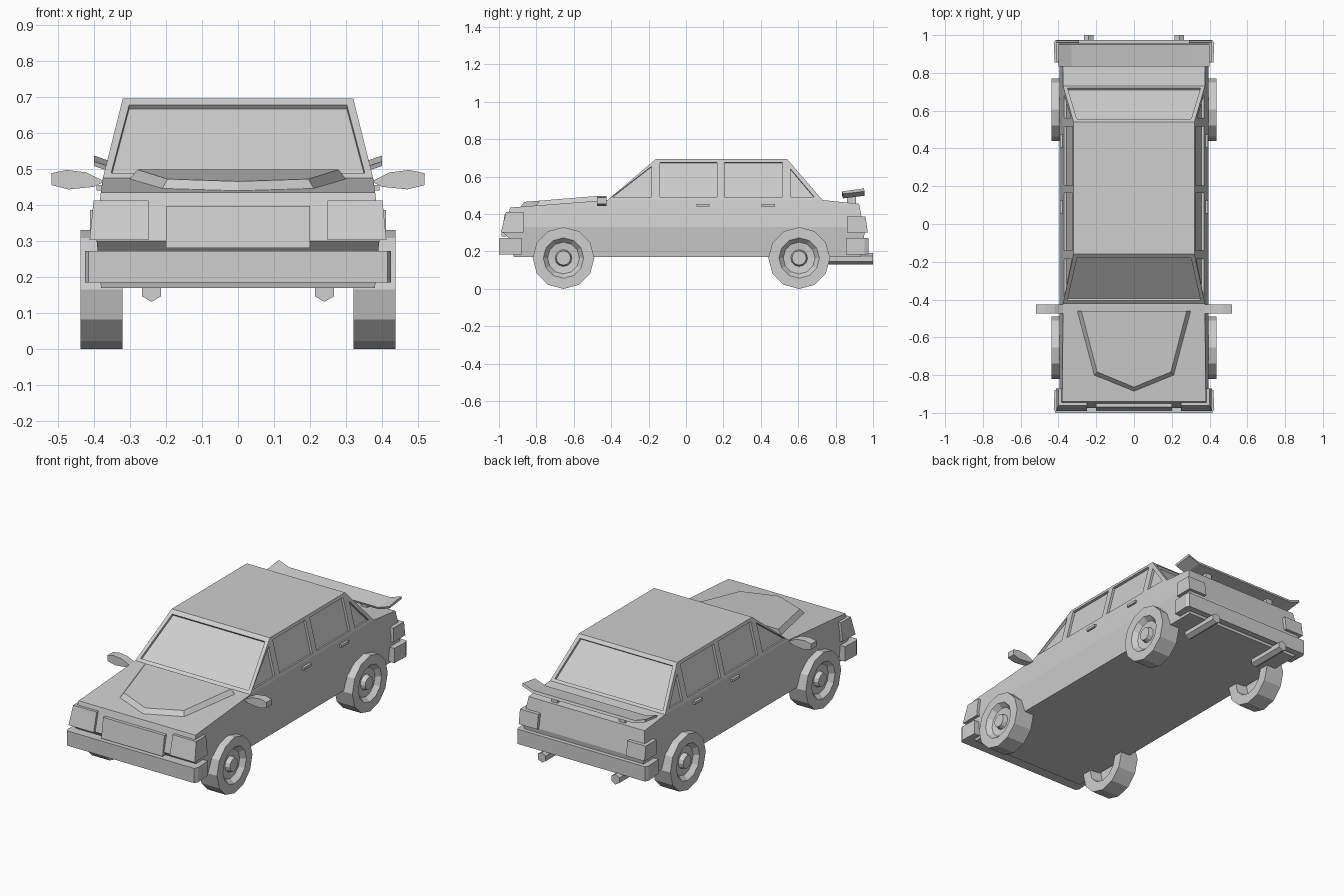
import bpy, bmesh, math
from mathutils import Vector

cube = bpy.data.objects.get("Cube")
if cube:
    bpy.data.objects.remove(cube, do_unlink=True)

grey = bpy.data.materials.new("plain_grey")
grey.use_nodes = True
grey.diffuse_color = (0.62, 0.62, 0.62, 1)
grey.node_tree.nodes["Principled BSDF"].inputs["Base Color"].default_value = grey.diffuse_color


def finish(name, bm):
    bmesh.ops.recalc_face_normals(bm, faces=bm.faces)
    mesh = bpy.data.meshes.new(name)
    bm.to_mesh(mesh)
    bm.free()
    mesh.materials.append(grey)
    obj = bpy.data.objects.new(name, mesh)
    bpy.context.collection.objects.link(obj)
    return obj


def add_loft(bm, rings):
    """Skin a row of equal-sized rings and cap both ends."""
    rows = [[bm.verts.new(p) for p in ring] for ring in rings]
    n = len(rows[0])
    for a, b in zip(rows, rows[1:]):
        for i in range(n):
            j = (i + 1) % n
            bm.faces.new((a[i], a[j], b[j], b[i]))
    bm.faces.new(rows[0][::-1])
    bm.faces.new(rows[-1])


def loft(name, rings):
    bm = bmesh.new()
    add_loft(bm, rings)
    return finish(name, bm)


def across(name, profile, x0, x1):
    """Extrude a (y, z) profile from x0 to x1."""
    return loft(name, [[(x, y, z) for y, z in profile] for x in (x0, x1)])


def box(name, x0, x1, y0, y1, z0, z1):
    return across(name, [(y0, z0), (y1, z0), (y1, z1), (y0, z1)], x0, x1)


# Body: side profile, narrowed by height
BELT, SILL, ROOF = 0.33, 0.475, 0.695
COWL, ROOF_F, ROOF_R, DECK = -0.42, -0.16, 0.54, 0.73


def half_width(z):
    steps = [(0.17, 0.38), (BELT, 0.395), (SILL, 0.375), (ROOF, 0.32)]
    for (za, wa), (zb, wb) in zip(steps, steps[1:]):
        if z <= zb + 1e-5:
            return wa + (wb - wa) * (z - za) / (zb - za)
    return steps[-1][1]


outline = [(-0.92, 0.17), (-0.945, 0.27), (-0.975, 0.3), (-0.94, 0.435),
           (COWL, SILL), (ROOF_F, ROOF), (ROOF_R, ROOF), (DECK, SILL),
           (0.925, 0.455), (0.955, 0.3), (0.935, 0.17)]
bm = bmesh.new()
add_loft(bm, [[(x, y, z) for y, z in outline] for x in (-1, 1)])
for z in (BELT, SILL):
    bmesh.ops.bisect_plane(bm, geom=bm.verts[:] + bm.edges[:] + bm.faces[:],
                           plane_co=(0, 0, z), plane_no=(0, 0, 1))
for v in bm.verts:
    v.co.x = math.copysign(half_width(v.co.z), v.co.x)
body = finish("body", bm)

# Recessed windows
bm = bmesh.new()


def cut_pane(points, normal):
    off = Vector(normal).normalized() * 0.014
    add_loft(bm, [[Vector(p) + off * s for p in points] for s in (-1, 1)])


for y_low, y_high, face in ((COWL, ROOF_F, -1), (DECK, ROOF_R, 1)):
    pts = []
    for x, z in ((-0.352, 0.488), (0.352, 0.488), (0.302, 0.677), (-0.302, 0.677)):
        pts.append((x, y_low + (y_high - y_low) * (z - SILL) / (ROOF - SILL), z))
    cut_pane(pts, (0, face * (ROOF - SILL), abs(y_high - y_low)))
side_panes = [
    [(-0.395, 0.492), (-0.185, 0.492), (-0.185, 0.655)],
    [(-0.14, 0.492), (0.165, 0.492), (0.165, 0.677), (-0.14, 0.677)],
    [(0.205, 0.492), (0.515, 0.492), (0.515, 0.677), (0.205, 0.677)],
    [(0.56, 0.492), (0.685, 0.492), (0.56, 0.64)],
]
for s in (-1, 1):
    for pane in side_panes:
        cut_pane([(s * half_width(z), y, z) for y, z in pane],
                 (s * (ROOF - SILL), 0, 0.055))
cutter = finish("window_cutter", bm)
cutter.hide_render = True
mod = body.modifiers.new("windows", "BOOLEAN")
mod.operation = "DIFFERENCE"
mod.solver = "EXACT"
mod.object = cutter
bpy.context.view_layer.update()
cut = bpy.data.meshes.new_from_object(body.evaluated_get(bpy.context.evaluated_depsgraph_get()))
body.modifiers.clear()
body.data = cut
bpy.data.objects.remove(cutter, do_unlink=True)

# Raised hood panel with sloping edges
hood = [(-0.3, -0.46), (-0.21, -0.8), (0, -0.885), (0.21, -0.8), (0.3, -0.46)]


def hood_z(y):
    return 0.435 + (y + 0.94) * (SILL - 0.435) / (COWL + 0.94)


loft("hood_scoop", [[(x, y, hood_z(y) - 0.01) for x, y in hood],
                    [(x, y, hood_z(y)) for x, y in hood],
                    [(x * 0.93, -0.46 + (y + 0.46) * 0.95, hood_z(y) + 0.026) for x, y in hood]])

# Nose and bumpers
across("grille", [(-0.96, 0.28), (-0.988, 0.28), (-0.97, 0.397), (-0.93, 0.397)], -0.2, 0.2)


def bumper(name, face, y_end, y_back):
    plan = [(-0.42, y_back), (-0.425, y_end - face * 0.02), (-0.415, y_end),
            (0.415, y_end), (0.425, y_end - face * 0.02), (0.42, y_back)]
    loft(name, [[(x, y, z) for x, y in plan] for z in (0.185, 0.272)])


bumper("front_bumper", -1, -1.0, -0.88)
bumper("rear_bumper", 1, 0.975, 0.855)

# Rear wing with raised tips
wing = [(0.835, 0.497), (0.95, 0.513), (0.955, 0.498), (0.84, 0.484)]
loft("rear_wing", [[(x, y, z + lift) for y, z in wing]
                   for x, lift in ((-0.4, 0.024), (-0.33, 0), (0.33, 0), (0.4, 0.024))])


def wheel(name, s, y):
    # Tyre, open inner side, dished rim and hub in one turned shape
    steps = [(0.39, 0.095), (0.32, 0.105), (0.32, 0.165), (0.437, 0.165),
             (0.437, 0.108), (0.41, 0.085), (0.405, 0.045), (0.432, 0.038)]
    turn = [i * math.tau / 12 for i in range(12)]
    loft(name, [[(s * x, y + r * math.sin(a), 0.165 + r * math.cos(a)) for a in turn]
                for x, r in steps])


for s, side in ((1, "left"), (-1, "right")):
    wheel(side + "_front_wheel", s, -0.655)
    wheel(side + "_rear_wheel", s, 0.605)

    # Lamps wrapping round the corners
    lamp = [(-0.99, 0.302), (-0.962, 0.412), (-0.87, 0.412), (-0.87, 0.302)]
    loft(side + "_headlight", [[(s * 0.248, y, z) for y, z in lamp],
                               [(s * (0.412 - (z - 0.3) * 0.1), y, z) for y, z in lamp]])
    tail = [(0.86, 0.302), (0.972, 0.302), (0.96, 0.386), (0.86, 0.386)]
    across(side + "_tail_light", tail, s * 0.29, s * 0.41)

    # Door mirror
    mirror = [(0.37, 0.465), (0.42, 0.49), (0.475, 0.497), (0.518, 0.488),
              (0.518, 0.455), (0.47, 0.443), (0.4, 0.45)]
    loft(side + "_mirror", [[(s * x, y, z) for x, z in mirror] for y in (-0.475, -0.425)])

    # Door handles
    for label, y in (("front", 0.055), ("rear", 0.405)):
        box(f"{side}_{label}_handle", s * 0.365, s * 0.392, y, y + 0.07, 0.44, 0.455)

    # Wing mount and exhaust pipe
    box(side + "_wing_mount", s * 0.2, s * 0.24, 0.86, 0.91, 0.44, 0.495)
    hexagon = [i * math.tau / 6 for i in range(6)]
    loft(side + "_exhaust", [[(s * 0.24 + 0.03 * math.sin(a), y, 0.161 + 0.03 * math.cos(a))
                              for a in hexagon] for y in (0.76, 1.0)])
